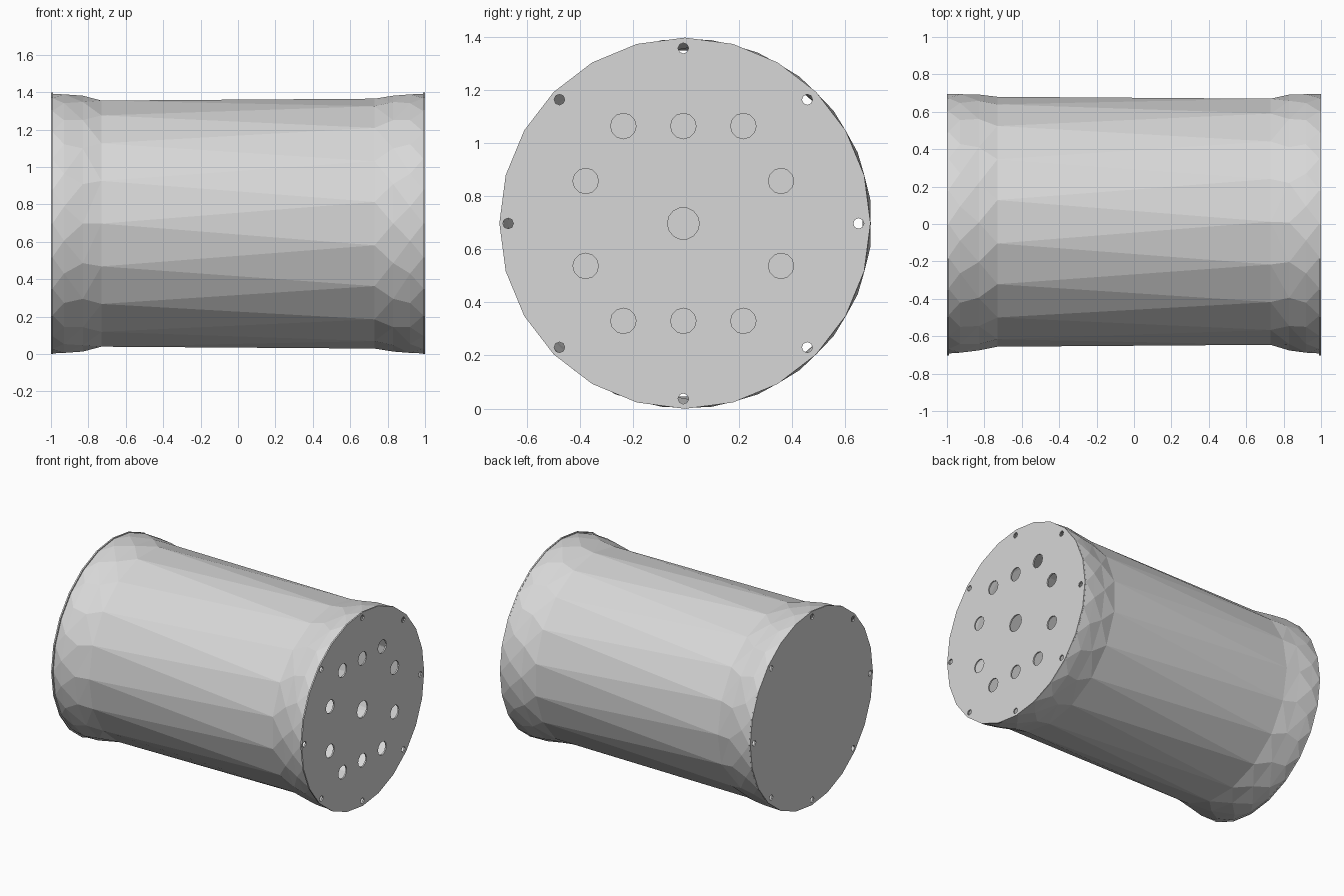
import bpy, bmesh
from math import sin, cos, pi

if "Cube" in bpy.data.objects:
    bpy.data.objects.remove(bpy.data.objects["Cube"])

grey = bpy.data.materials.new("light grey")
grey.diffuse_color = (0.68, 0.68, 0.68, 1)
grey.use_nodes = True
grey.node_tree.nodes["Principled BSDF"].inputs["Base Color"].default_value = grey.diffuse_color
CZ = 0.697  # height of the drum axis


def finish(bm, name, thickness):
    """Turn a bmesh into a thin-walled, flat-shaded object."""
    mesh = bpy.data.meshes.new(name)
    bm.to_mesh(mesh)
    bm.free()
    mesh.materials.append(grey)
    obj = bpy.data.objects.new(name, mesh)
    bpy.context.collection.objects.link(obj)
    wall = obj.modifiers.new("wall", "SOLIDIFY")
    wall.thickness = thickness
    wall.offset = -1


def ring(bm, x, r, cy, cz, n, phase=0.0):
    """Circle of n vertices in the plane of constant x."""
    return [bm.verts.new((x, cy + r * cos(2 * pi * (i + phase) / n),
                          cz + r * sin(2 * pi * (i + phase) / n)))
            for i in range(n)]


def zip_rings(bm, a, pa, b, pb):
    """Join two rings of different counts or twist with triangles."""
    na, nb, i, j = len(a), len(b), 0, 0
    while i < na or j < nb:
        if j == nb or (i < na and (i + 1 + pa) / na <= (j + 1 + pb) / nb):
            bm.faces.new((a[i % na], a[(i + 1) % na], b[j % nb]))
            i += 1
        else:
            bm.faces.new((a[i % na], b[(j + 1) % nb], b[j % nb]))
            j += 1


# Drum wall: straight faceted middle with flared ends (x, radius, y centre, sides, twist)
profile = [
    (-0.992, 0.694, 0.002, 24, 0.0),
    (-0.93, 0.697, 0.003, 24, 0.5),
    (-0.83, 0.684, 0.008, 20, 0.0),
    (-0.73, 0.668, 0.012, 18, 0.0),
    (0.73, 0.668, 0.012, 18, 0.5),
    (0.83, 0.684, 0.008, 20, 0.0),
    (0.92, 0.697, 0.003, 24, 0.5),
    (0.992, 0.694, 0.002, 24, 0.0),
]
bm = bmesh.new()
rings = [ring(bm, x, r, cy, CZ, n, p) for x, r, cy, n, p in profile]
for k in range(len(rings) - 1):
    zip_rings(bm, rings[k], profile[k][4], rings[k + 1], profile[k + 1][4])
finish(bm, "drum_wall", 0.006)


def cap(name, x, holes):
    """Flat round end plate with round holes cut through it."""
    bm = bmesh.new()
    loops = [ring(bm, x, 0.699, -0.004, CZ + 0.001, 24)]
    loops += [ring(bm, x, r, y, z, n) for y, z, r, n in holes]
    edges = [bm.edges.new((lp[i - 1], lp[i])) for lp in loops for i in range(len(lp))]
    bmesh.ops.triangle_fill(bm, edges=edges, use_beauty=True, normal=(x, 0, 0))
    bm.normal_update()
    for f in bm.faces:
        if f.normal.x * x < 0:
            f.normal_flip()
    finish(bm, name, 0.01)


# Bolt holes around both rims
bolts = [(-0.01 + 0.66 * cos(k * pi / 4), CZ + 0.66 * sin(k * pi / 4), 0.02, 8)
         for k in range(8)]

# Large holes of the right plate: one in the middle, ten around it
vents = [(-0.01, CZ, 0.06, 14)]
for side in (-1, 1):
    vents += [(-0.01 + dy, CZ + side * 0.367, 0.048, 12) for dy in (-0.226, 0, 0.226)]
    vents += [(-0.01 + dy, CZ + side * 0.16, 0.048, 12) for dy in (-0.368, 0.368)]

cap("left_end_plate", -1, bolts)
cap("right_end_plate", 1, bolts + vents)
